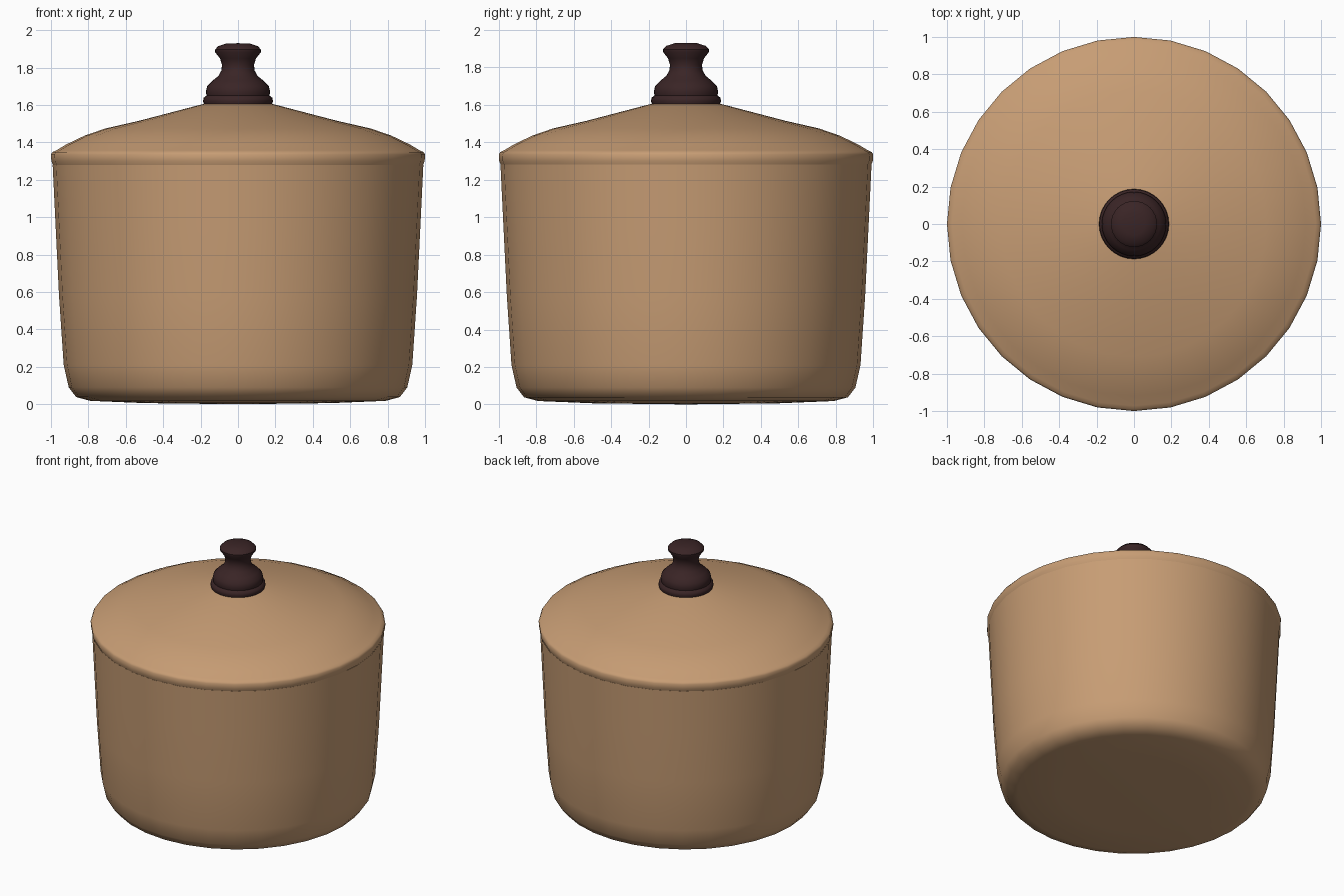
import bpy, bmesh, math

if "Cube" in bpy.data.objects:
    bpy.data.objects.remove(bpy.data.objects["Cube"])


def material(name, rgb):
    m = bpy.data.materials.new(name)
    m.diffuse_color = (*rgb, 1)
    m.use_nodes = True
    m.node_tree.nodes["Principled BSDF"].inputs["Base Color"].default_value = m.diffuse_color
    return m


def lathe(name, profile, mat, segments, angle):
    """Revolve an (r, z) profile around the z axis."""
    bm = bmesh.new()
    verts = [bm.verts.new((r, 0, z)) for r, z in profile]
    edges = [bm.edges.new(p) for p in zip(verts, verts[1:])]
    bmesh.ops.spin(bm, geom=verts + edges, cent=(0, 0, 0), axis=(0, 0, 1),
                   angle=math.tau, steps=segments, use_duplicate=False)
    bmesh.ops.remove_doubles(bm, verts=bm.verts, dist=1e-4)
    bmesh.ops.recalc_face_normals(bm, faces=bm.faces)
    mesh = bpy.data.meshes.new(name)
    bm.to_mesh(mesh)
    bm.free()
    mesh.materials.append(mat)
    obj = bpy.data.objects.new(name, mesh)
    bpy.context.collection.objects.link(obj)
    bpy.ops.object.select_all(action='DESELECT')
    obj.select_set(True)
    bpy.context.view_layer.objects.active = obj
    bpy.ops.object.shade_smooth_by_angle(angle=math.radians(angle))
    return obj


tan = material("tan_enamel", (0.57, 0.335, 0.175))
dark = material("dark_wood", (0.042, 0.018, 0.019))

# Pot body: slightly domed base, rounded corner, tapered wall, thin inner wall
lathe("pot_body", [
    (0, 0), (0.5, 0.006), (0.79, 0.018), (0.865, 0.038), (0.905, 0.09),
    (0.932, 0.21), (0.957, 0.58), (0.975, 0.95), (0.991, 1.28),
    (0.95, 1.28), (0.88, 0.2), (0.8, 0.06), (0, 0.05)], tan, 32, 50)

# Lid: rim band overlapping the wall, then a shallow cone with rounded shoulder
lathe("lid", [
    (0, 1.27), (0.988, 1.275), (0.998, 1.30), (1.0, 1.335), (0.992, 1.348),
    (0.972, 1.357), (0.92, 1.388), (0.82, 1.436), (0.71, 1.474),
    (0.53, 1.515), (0.19, 1.604), (0, 1.612)], tan, 32, 40)

# Knob: stepped foot, bulb, waist and flared cap
lathe("lid_knob", [
    (0, 1.59), (0.18, 1.60), (0.187, 1.62), (0.184, 1.638), (0.168, 1.65),
    (0.172, 1.67), (0.165, 1.70), (0.138, 1.728), (0.105, 1.755),
    (0.088, 1.785), (0.086, 1.815), (0.096, 1.848), (0.122, 1.882),
    (0.123, 1.896), (0.105, 1.915), (0.06, 1.929), (0, 1.93)], dark, 32, 45)
